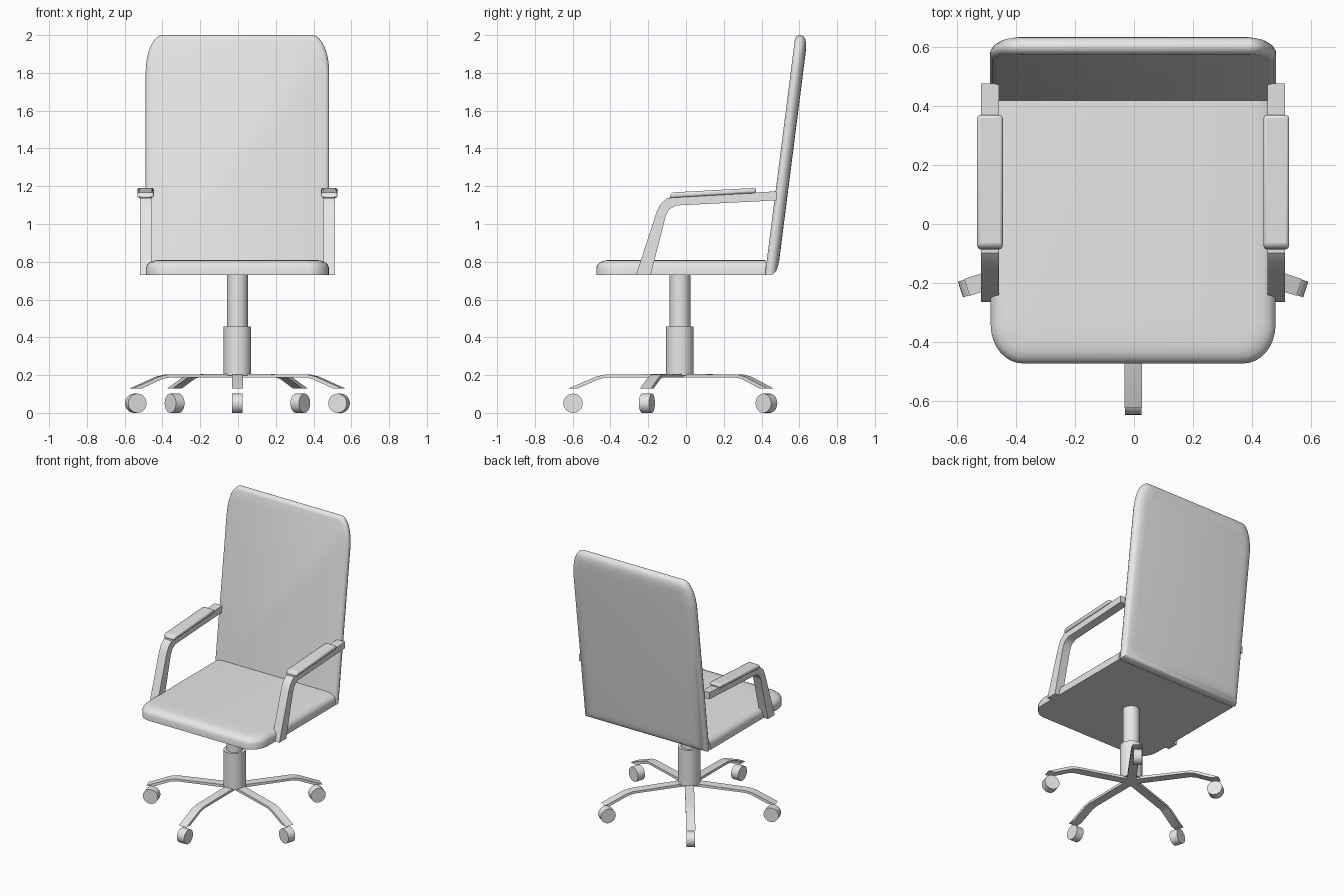
import bpy, bmesh, math
from mathutils import Matrix, Vector

if "Cube" in bpy.data.objects:
    bpy.data.objects.remove(bpy.data.objects["Cube"])

grey = bpy.data.materials.new("light grey")
grey.diffuse_color = (0.8, 0.8, 0.8, 1)
grey.use_nodes = True
grey.node_tree.nodes["Principled BSDF"].inputs["Base Color"].default_value = grey.diffuse_color
CX, CY = -0.003, -0.032      # axis of the column and base


def finish(name, bm, angle=35, bevel=0):
    bmesh.ops.recalc_face_normals(bm, faces=bm.faces)
    me = bpy.data.meshes.new(name)
    bm.to_mesh(me)
    bm.free()
    me.materials.append(grey)
    ob = bpy.data.objects.new(name, me)
    bpy.context.collection.objects.link(ob)
    if bevel:
        m = ob.modifiers.new("bevel", 'BEVEL')
        m.width, m.segments = bevel, 2
    bpy.ops.object.select_all(action='DESELECT')
    ob.select_set(True)
    bpy.context.view_layer.objects.active = ob
    bpy.ops.object.shade_smooth_by_angle(angle=math.radians(angle))
    return ob


def outline(w, v0, v1, ru, rv, inset, inset0):
    """Rectangle with square corners at v0 and elliptic corners at v1."""
    w, v0, v1 = w - inset, v0 + inset0, v1 - inset
    ru, rv = max(ru - inset * 0.6, 0.01), max(rv - inset * 0.6, 0.01)
    right = [(w, v0)]
    for i in range(9):
        a = math.pi / 2 * i / 8
        right.append((w - ru + ru * math.cos(a), v1 - rv + rv * math.sin(a)))
    return right + [(-u, v) for u, v in reversed(right)]


def cushion(name, layers, place, **shape):
    """Loft inset outlines; layers are (inset, square-end inset, depth)."""
    bm = bmesh.new()
    rings = [[bm.verts.new(place(u, v, d)) for u, v in outline(inset=i, inset0=j, **shape)]
             for i, j, d in layers]
    n = len(rings[0])
    for a, b in zip(rings, rings[1:]):
        for k in range(n):
            bm.faces.new((a[k], a[(k + 1) % n], b[(k + 1) % n], b[k]))
    bm.faces.new(rings[0])
    bm.faces.new(rings[-1])
    return finish(name, bm, 40)


def prism(name, profile, x0, x1, matrix=None, **kw):
    """Extrude a y-z profile from x0 to x1."""
    bm = bmesh.new()
    a = [bm.verts.new((x0, y, z)) for y, z in profile]
    b = [bm.verts.new((x1, y, z)) for y, z in profile]
    n = len(a)
    for k in range(n):
        bm.faces.new((a[k], a[(k + 1) % n], b[(k + 1) % n], b[k]))
    bm.faces.new(a)
    bm.faces.new(b)
    if matrix:
        bm.transform(matrix)
    return finish(name, bm, **kw)


def cylinder(name, r, depth, matrix, sides=32):
    bm = bmesh.new()
    bmesh.ops.create_cone(bm, cap_ends=True, segments=sides, radius1=r, radius2=r,
                          depth=depth, matrix=matrix)
    return finish(name, bm)


# Seat: flat underside, rounded front corners, soft top edge
cushion("seat",
        [(0, 0, 0.73), (0, 0, 0.77), (0.006, 0, 0.785), (0.02, 0, 0.798),
         (0.042, 0, 0.806), (0.07, 0, 0.81)],
        lambda u, v, d: (CX + u, -v, d),
        w=0.484, v0=-0.42, v1=0.474, ru=0.11, rv=0.13)

# Backrest: leaning slab with a soft rear edge
cushion("backrest",
        [(0.022, 0.003, 0), (0.008, 0, 0.005), (0, 0, 0.018), (0, 0, 0.03),
         (0.008, 0.006, 0.045), (0.025, 0.02, 0.057), (0.05, 0.045, 0.063), (0.08, 0.08, 0.066)],
        lambda u, v, d: (CX + u, 0.418 + 0.127 * (v - 0.73) + d, v),
        w=0.486, v0=0.73, v1=2.0, ru=0.09, rv=0.2)

# Arm frames and pads on both sides
frame = [(-0.265, 0.73), (-0.155, 1.065), (-0.135, 1.105), (-0.098, 1.138), (0.478, 1.173),
         (0.478, 1.125), (-0.055, 1.098), (-0.09, 1.076), (-0.108, 1.04), (-0.187, 0.73)]
pad = [(-0.09, 1.138), (-0.075, 1.167), (0.37, 1.191), (0.37, 1.164)]
for side, label in ((-1, "left"), (1, "right")):
    prism(label + "_arm_frame", frame, CX + side * 0.456, CX + side * 0.517)
    prism(label + "_arm_pad", pad, CX + side * 0.443, CX + side * 0.53, bevel=0.01)

# Gas column
cylinder("upper_column", 0.055, 0.30, Matrix.Translation((CX, CY, 0.585)))
cylinder("lower_column", 0.073, 0.26, Matrix.Translation((CX, CY, 0.328)))

# Five base legs with loose casters
leg = [(0, 0.207), (-0.40, 0.202), (-0.445, 0.192), (-0.594, 0.128),
       (-0.545, 0.128), (-0.425, 0.18), (-0.39, 0.187), (0, 0.187)]
for k in range(5):
    turn = Matrix.Translation((CX, CY, 0)) @ Matrix.Rotation(math.radians(72 * k), 4, 'Z')
    prism(f"base_leg_{k + 1}", leg, -0.03, 0.03, turn)
    cylinder(f"caster_{k + 1}", 0.051, 0.056,
             turn @ Matrix.Translation((0, -0.566, 0.051)) @ Matrix.Rotation(math.pi / 2, 4, 'Y'), 24)
